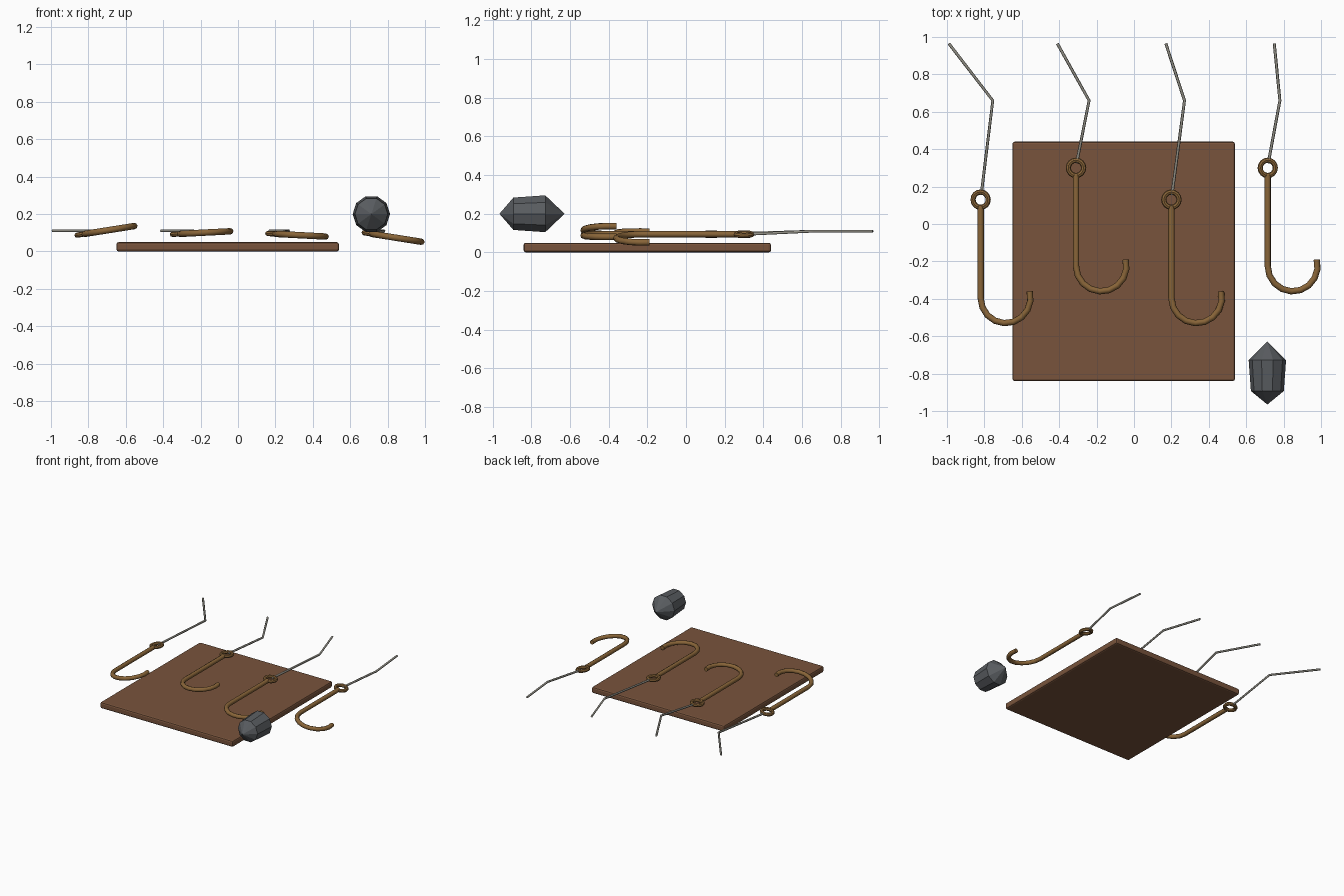
import bpy, bmesh
from math import sin, cos, pi, radians
from mathutils import Matrix

cube = bpy.data.objects.get("Cube")
if cube:
    bpy.data.objects.remove(cube, do_unlink=True)


def material(name, rgb):
    m = bpy.data.materials.new(name)
    m.use_nodes = True
    m.diffuse_color = (*rgb, 1)
    m.node_tree.nodes["Principled BSDF"].inputs["Base Color"].default_value = (*rgb, 1)
    return m


WOOD = material("brown wood", (0.19, 0.088, 0.045))
BRONZE = material("bronze", (0.25, 0.13, 0.04))
LINE = material("grey line", (0.29, 0.28, 0.24))
LEAD = material("dark lead", (0.10, 0.108, 0.118))


def tube(name, points, radius, mat, resolution):
    """Round rod swept along a polyline, turned into a mesh."""
    data = bpy.data.curves.new(name, "CURVE")
    data.dimensions = "3D"
    data.bevel_depth = radius
    data.bevel_resolution = resolution
    data.use_fill_caps = True
    spline = data.splines.new("POLY")
    spline.points.add(len(points) - 1)
    for point, co in zip(spline.points, points):
        point.co = (*co, 1)
    data.materials.append(mat)
    obj = bpy.data.objects.new(name, data)
    bpy.context.collection.objects.link(obj)
    bpy.ops.object.select_all(action="DESELECT")
    obj.select_set(True)
    bpy.context.view_layer.objects.active = obj
    bpy.ops.object.convert(target="MESH")
    obj = bpy.context.object
    obj.data.shade_flat()
    return obj


# Wooden board with slightly eased edges
bpy.ops.mesh.primitive_cube_add(size=1, location=(-0.055, -0.2, 0.025))
board = bpy.context.object
board.name = "board"
board.scale = (1.19, 1.28, 0.05)
bpy.ops.object.transform_apply(location=False, rotation=False, scale=True)
board.data.materials.append(WOOD)
bevel = board.modifiers.new("eased edges", "BEVEL")
bevel.width = 0.012
bevel.segments = 2

# Hooks: eye ring, shank and bend, each rolled about its own shank
BEND = 0.135
hook_path = [(0, -0.035, 0)]
for i in range(10):
    a = pi + radians(195) * i / 9
    hook_path.append((BEND + BEND * cos(a), -0.525 + BEND * sin(a), 0))

# eye x, eye y, roll in degrees, line knee x, line end x
HOOKS = [
    (-0.82, 0.13, -9, -0.755, -0.99),
    (-0.31, 0.30, -3, -0.24, -0.41),
    (0.20, 0.13, 3, 0.27, 0.17),
    (0.715, 0.30, 9, 0.78, 0.75),
]
for n, (x, y, roll, knee, end) in enumerate(HOOKS, 1):
    place = Matrix.Translation((x, y, 0.094)) @ Matrix.Rotation(radians(roll), 4, "Y")
    hook = tube(f"hook_{n}", hook_path, 0.017, BRONZE, 2)
    hook.matrix_world = place

    bpy.ops.mesh.primitive_torus_add(major_radius=0.041, minor_radius=0.014,
                                     major_segments=16, minor_segments=8)
    eye = bpy.context.object
    eye.name = f"hook_eye_{n}"
    eye.matrix_world = place
    eye.data.materials.append(BRONZE)

    # Bent line leading away from the eye
    tube(f"line_{n}", [(x + 0.003, y + 0.025, 0.094), (knee, 0.66, 0.11), (end, 0.965, 0.11)],
         0.008, LINE, 1)

# Lead sinker: ten-sided body with a point at each end
bm = bmesh.new()
SIDES = 10
rings = []
for y, r in [(-0.728, 0.1), (-0.893, 0.088)]:
    rings.append([bm.verts.new((0.713 + r * cos(2 * pi * i / SIDES), y,
                                0.2 + r * sin(2 * pi * i / SIDES))) for i in range(SIDES)])
back = bm.verts.new((0.713, -0.628, 0.2))
front = bm.verts.new((0.713, -0.965, 0.2))
for i in range(SIDES):
    j = (i + 1) % SIDES
    bm.faces.new((rings[0][i], rings[0][j], rings[1][j], rings[1][i]))
    bm.faces.new((back, rings[0][j], rings[0][i]))
    bm.faces.new((front, rings[1][i], rings[1][j]))
bmesh.ops.recalc_face_normals(bm, faces=bm.faces[:])
mesh = bpy.data.meshes.new("sinker")
bm.to_mesh(mesh)
bm.free()
mesh.materials.append(LEAD)
bpy.context.collection.objects.link(bpy.data.objects.new("sinker", mesh))
